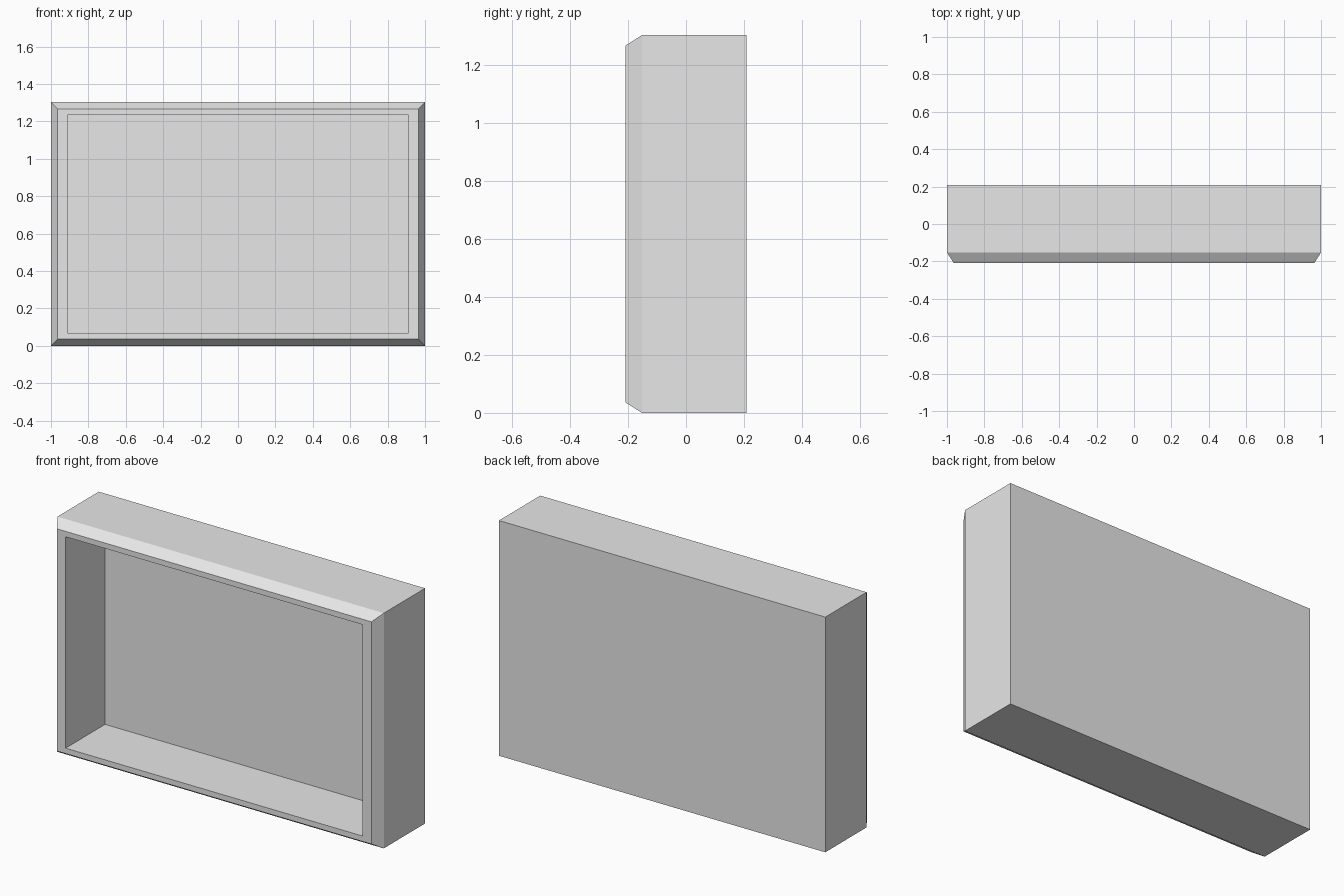
import bpy
import bmesh

cube = bpy.data.objects.get("Cube")
if cube:
    bpy.data.objects.remove(cube, do_unlink=True)

# Plain grey material
grey = bpy.data.materials.new("light_grey")
grey.use_nodes = True
colour = (0.8, 0.8, 0.8, 1.0)
grey.diffuse_color = colour
grey.node_tree.nodes["Principled BSDF"].inputs["Base Color"].default_value = colour

WIDTH, HEIGHT, BACK = 2.0, 1.303, 0.209
CHAMFER = 0.036

# Rectangular rings from the back, around the front rim, into the recess:
# (depth y, side inset, top and bottom inset)
RINGS = [
    (BACK, 0, 0),
    (-0.152, 0, 0),
    (-BACK, CHAMFER, CHAMFER),
    (-BACK, 0.09, 0.066),
    (0.136, 0.09, 0.066),
]


def add_ring(bm, y, side, edge):
    x = WIDTH / 2 - side
    low, high = edge, HEIGHT - edge
    corners = [(-x, low), (x, low), (x, high), (-x, high)]
    return [bm.verts.new((cx, y, cz)) for cx, cz in corners]


bm = bmesh.new()
rings = [add_ring(bm, *ring) for ring in RINGS]
for a, b in zip(rings, rings[1:]):
    for i in range(4):
        j = (i + 1) % 4
        bm.faces.new((a[i], a[j], b[j], b[i]))

# Back panel outside and inside
bm.faces.new(rings[0])
bm.faces.new(rings[-1])
bmesh.ops.recalc_face_normals(bm, faces=bm.faces)

mesh = bpy.data.meshes.new("open_box_frame")
bm.to_mesh(mesh)
bm.free()
mesh.materials.append(grey)
frame = bpy.data.objects.new("open_box_frame", mesh)
bpy.context.collection.objects.link(frame)
